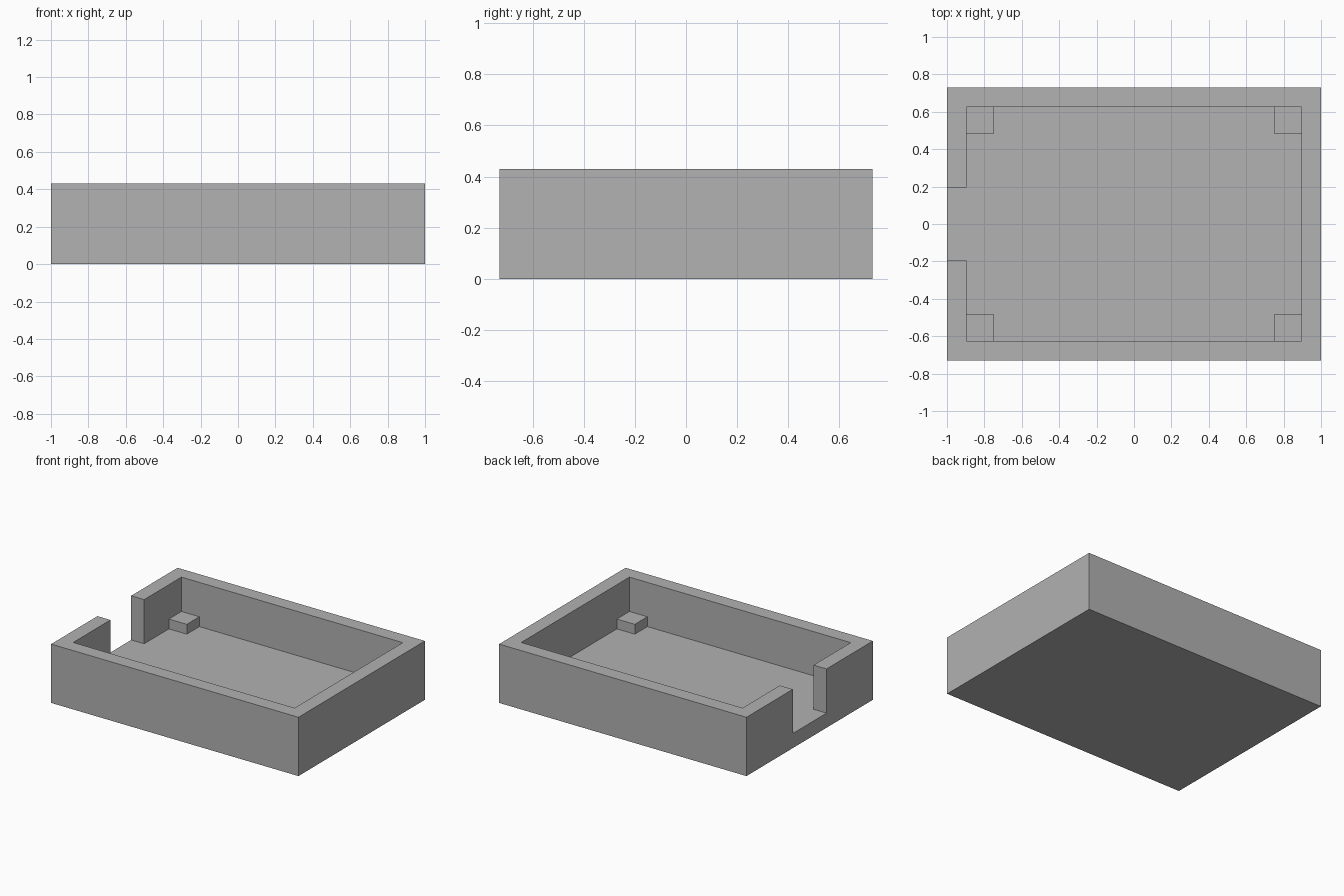
import bpy
import bmesh

cube = bpy.data.objects.get("Cube")
if cube:
    bpy.data.objects.remove(cube, do_unlink=True)

# Main dimensions
HALF_X, HALF_Y, HEIGHT = 1.0, 0.73, 0.43
WALL, FLOOR = 0.105, 0.107
NOTCH_HALF = 0.195
POST, POST_HEIGHT = 0.145, 0.072
IN_X, IN_Y = HALF_X - WALL, HALF_Y - WALL

# Plain grey
grey = bpy.data.materials.new("plain grey")
grey.use_nodes = True
colour = (0.445, 0.445, 0.445, 1.0)
grey.diffuse_color = colour
grey.node_tree.nodes["Principled BSDF"].inputs["Base Color"].default_value = colour


def prism(name, outline, bottom, top):
    """Extrude a flat outline between two heights."""
    bm = bmesh.new()
    face = bm.faces.new([bm.verts.new((x, y, bottom)) for x, y in outline])
    raised = bmesh.ops.extrude_face_region(bm, geom=[face])["geom"]
    verts = [v for v in raised if isinstance(v, bmesh.types.BMVert)]
    bmesh.ops.translate(bm, verts=verts, vec=(0, 0, top - bottom))
    bmesh.ops.recalc_face_normals(bm, faces=bm.faces)
    mesh = bpy.data.meshes.new(name)
    bm.to_mesh(mesh)
    bm.free()
    mesh.materials.append(grey)
    obj = bpy.data.objects.new(name, mesh)
    bpy.context.collection.objects.link(obj)
    return obj


def rectangle(x0, x1, y0, y1):
    return [(x0, y0), (x1, y0), (x1, y1), (x0, y1)]


# Solid tray block
tray = prism("tray", rectangle(-HALF_X, HALF_X, -HALF_Y, HALF_Y), 0, HEIGHT)

# Cavity with the side opening, cut out of the block
outside = -HALF_X - WALL
cavity = prism("cavity_cutter", [
    (-IN_X, -IN_Y), (IN_X, -IN_Y), (IN_X, IN_Y), (-IN_X, IN_Y),
    (-IN_X, NOTCH_HALF), (outside, NOTCH_HALF),
    (outside, -NOTCH_HALF), (-IN_X, -NOTCH_HALF)], FLOOR, HEIGHT + WALL)
cavity.hide_render = True
cut = tray.modifiers.new("hollow", 'BOOLEAN')
cut.operation = 'DIFFERENCE'
cut.solver = 'EXACT'
cut.object = cavity
bpy.ops.object.select_all(action='DESELECT')
bpy.context.view_layer.objects.active = tray
tray.select_set(True)
bpy.ops.object.modifier_apply(modifier=cut.name)
bpy.data.objects.remove(cavity, do_unlink=True)

# Low support post in each inner corner
for side, sx in (("right", -1), ("left", 1)):
    for end, sy in (("front", -1), ("back", 1)):
        xs = sorted((sx * IN_X, sx * (IN_X - POST)))
        ys = sorted((sy * IN_Y, sy * (IN_Y - POST)))
        prism(f"{end}_{side}_post", rectangle(*xs, *ys), FLOOR, FLOOR + POST_HEIGHT)
